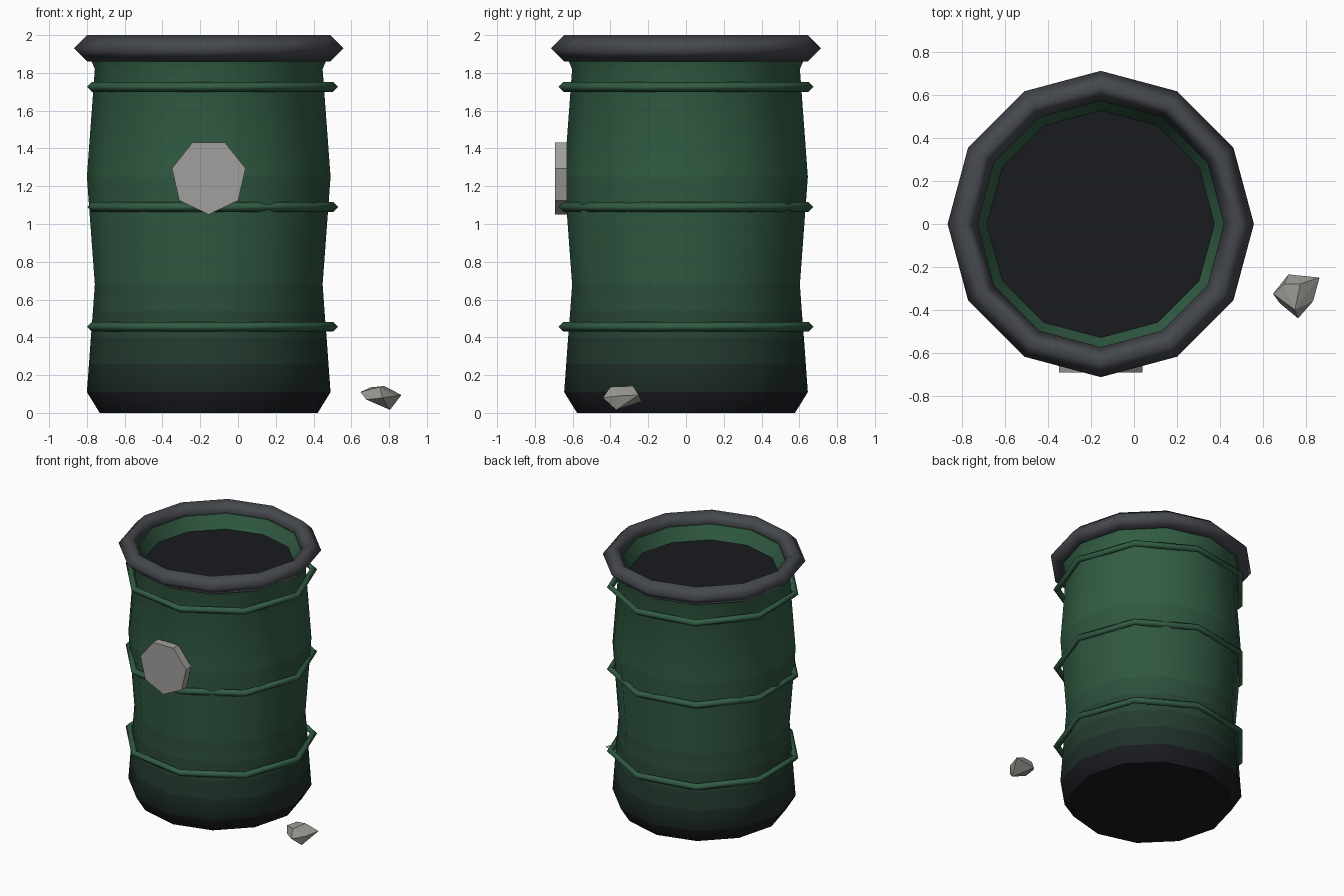
import bpy, bmesh
from math import sin, cos, pi, radians

if "Cube" in bpy.data.objects:
    bpy.data.objects.remove(bpy.data.objects["Cube"])

CX = -0.155  # barrel axis


def material(name, rgb):
    m = bpy.data.materials.new(name)
    m.diffuse_color = (*rgb, 1)
    m.use_nodes = True
    m.node_tree.nodes["Principled BSDF"].inputs["Base Color"].default_value = m.diffuse_color
    return m


def finish(name, bm, mats, angle=None):
    bmesh.ops.recalc_face_normals(bm, faces=bm.faces)
    me = bpy.data.meshes.new(name)
    bm.to_mesh(me)
    bm.free()
    ob = bpy.data.objects.new(name, me)
    bpy.context.collection.objects.link(ob)
    for m in mats:
        me.materials.append(m)
    if angle:
        bpy.ops.object.select_all(action='DESELECT')
        ob.select_set(True)
        bpy.context.view_layer.objects.active = ob
        bpy.ops.object.shade_smooth_by_angle(angle=radians(angle))
    return ob


def lathe(name, profile, sides, mats, angle, closed=False, cap=False, band=None):
    """Spin (radius, z) points around the barrel axis."""
    bm = bmesh.new()
    rings = [[bm.verts.new((CX + r * cos(2 * pi * i / sides), r * sin(2 * pi * i / sides), z))
              for i in range(sides)] for r, z in profile]
    if cap:
        bm.faces.new(rings[0])
    n = len(rings)
    for k in range(n if closed else n - 1):
        a, b = rings[k], rings[(k + 1) % n]
        for i in range(sides):
            j = (i + 1) % sides
            f = bm.faces.new((a[i], a[j], b[j], b[i]))
            if band:
                f.material_index = band(k)
    return finish(name, bm, mats, angle)


def ring(name, major, minor, z, sides, mat):
    """Torus with a diamond cross-section."""
    prof = [(major + minor, z), (major, z + minor), (major - minor, z), (major, z - minor)]
    return lathe(name, prof, sides, [mat], 180, closed=True)


rubber = material("dark_grey", (0.06, 0.065, 0.075))
black = material("near_black", (0.01, 0.011, 0.014))
green = material("green", (0.032, 0.11, 0.058))
stone = material("stone", (0.34, 0.33, 0.30))
plate = material("plate", (0.36, 0.35, 0.34))

# barrel body: bulging wall fading from black to green, flared lip, inner wall
body = [(0.577, 0), (0.645, 0.11), (0.634, 0.26), (0.624, 0.40), (0.613, 0.54), (0.603, 0.68),
        (0.645, 1.25), (0.603, 1.82), (0.645, 1.92), (0.575, 1.92), (0.53, 1.82)]
steps = 6
lo, hi = (0.01, 0.011, 0.014), (0.032, 0.11, 0.058)
fade = [material(f"fade_{i}", [a + (b - a) * i / steps for a, b in zip(lo, hi)])
        for i in range(steps)] + [green]
lathe("barrel_body", body, 12, fade, 45, cap=True, band=lambda k: min(k, steps))

# dark surface inside the mouth
lathe("barrel_contents", [(0.53, 1.82), (0.53, 1.80)], 12, [black], 30, cap=True)

# thick rim and three loose nine-sided hoops
ring("rim", 0.644, 0.07, 1.93, 12, rubber)
for i, z in enumerate((0.456, 1.09, 1.726)):
    ring(f"hoop_{i + 1}", 0.659, 0.026, z, 9, green)

# seven-sided plate on the front
bm = bmesh.new()
pts = [(CX + 0.2 * cos(-pi / 2 + 2 * pi * i / 7), 1.25 + 0.2 * sin(-pi / 2 + 2 * pi * i / 7))
       for i in range(7)]
front = [bm.verts.new((x, -0.693, z)) for x, z in pts]
back = [bm.verts.new((x, -0.63, z)) for x, z in pts]
bm.faces.new(front)
bm.faces.new(back)
for i in range(7):
    j = (i + 1) % 7
    bm.faces.new((front[i], front[j], back[j], back[i]))
finish("front_plate", bm, [plate])

# faceted pebble beside the barrel
bm = bmesh.new()
for p in [(0.648, -0.325, 0.11), (0.72, -0.235, 0.06), (0.865, -0.25, 0.095),
          (0.835, -0.36, 0.09), (0.765, -0.44, 0.08), (0.68, -0.37, 0.07),
          (0.70, -0.28, 0.135), (0.775, -0.28, 0.142), (0.75, -0.40, 0.138),
          (0.805, -0.37, 0.016)]:
    bm.verts.new(p)
bmesh.ops.convex_hull(bm, input=bm.verts)
finish("pebble", bm, [stone])
